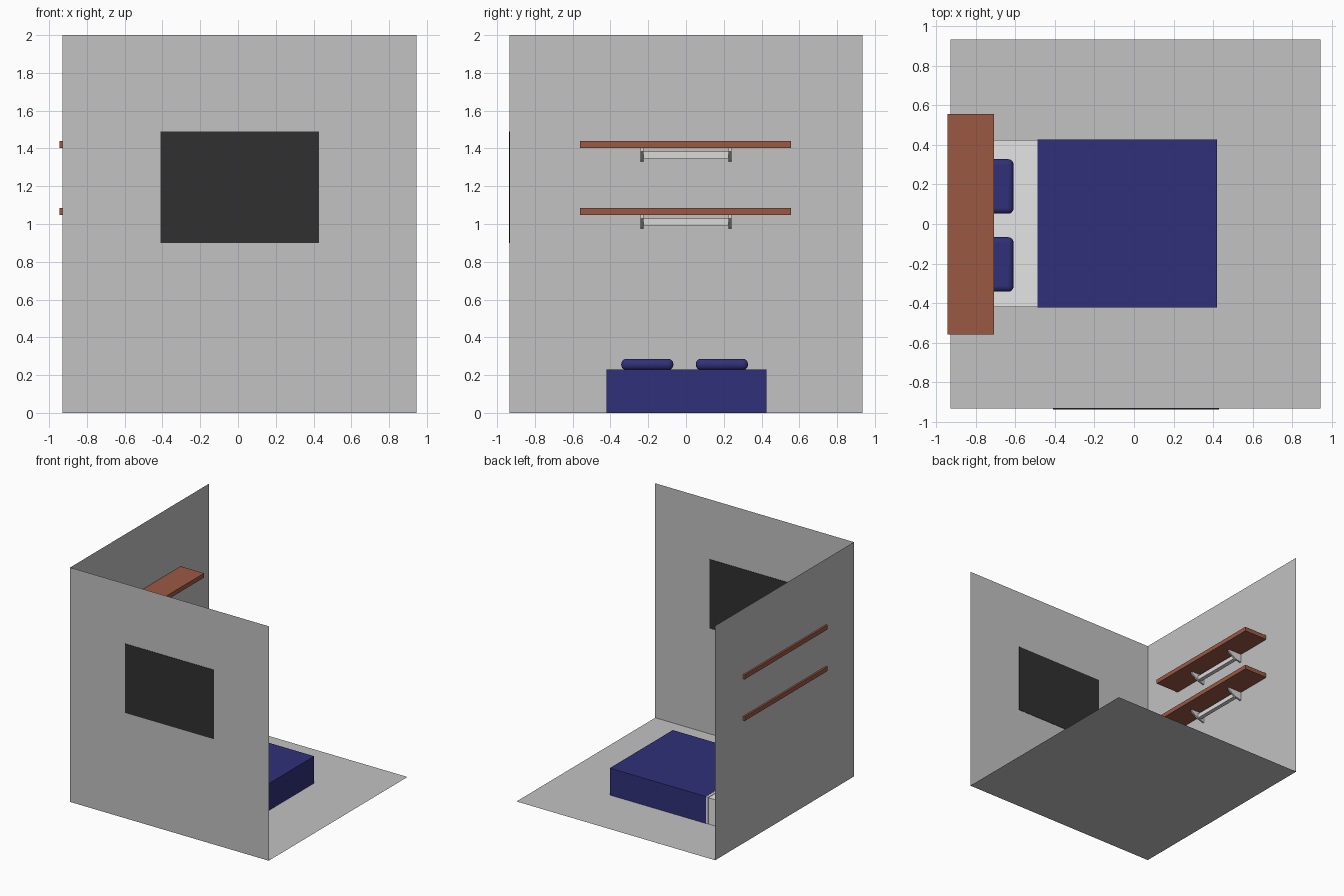
import bpy, bmesh

if "Cube" in bpy.data.objects:
    bpy.data.objects.remove(bpy.data.objects["Cube"])


def mat(name, rgb):
    m = bpy.data.materials.new(name)
    m.diffuse_color = (*rgb, 1)
    m.use_nodes = True
    m.node_tree.nodes["Principled BSDF"].inputs["Base Color"].default_value = m.diffuse_color
    return m


WALL = mat("wall grey", (0.54, 0.54, 0.54))
SHEET = mat("sheet white", (0.78, 0.78, 0.78))
BLUE = mat("blanket blue", (0.03, 0.03, 0.195))
WOOD = mat("shelf wood", (0.33, 0.098, 0.055))
DARK = mat("screen dark", (0.03, 0.03, 0.03))
METAL = mat("bracket metal", (0.7, 0.7, 0.7))


def mesh(name, verts, faces, m):
    me = bpy.data.meshes.new(name)
    me.from_pydata(verts, [], faces)
    bm = bmesh.new()
    bm.from_mesh(me)
    if len(faces) > 1:
        bmesh.ops.recalc_face_normals(bm, faces=bm.faces)
    bm.to_mesh(me)
    bm.free()
    me.materials.append(m)
    ob = bpy.data.objects.new(name, me)
    bpy.context.collection.objects.link(ob)
    return ob


def box(name, x, y, z, m):
    v = [(a, b, c) for a in x for b in y for c in z]
    f = [(0, 1, 3, 2), (4, 6, 7, 5), (0, 4, 5, 1), (2, 3, 7, 6), (0, 2, 6, 4), (1, 5, 7, 3)]
    return mesh(name, v, f, m)


def prism_xz(name, pts, y0, y1, m):
    n = len(pts)
    v = [(x, y, z) for y in (y0, y1) for x, z in pts]
    f = [tuple(range(n)), tuple(range(n, 2 * n))]
    f += [(i, (i + 1) % n, (i + 1) % n + n, i + n) for i in range(n)]
    return mesh(name, v, f, m)


X0, X1, Y0, Y1 = -0.93, 0.945, -0.935, 0.935

# Floor and the two single-sheet walls
mesh("floor", [(X0, Y0, 0), (X1, Y0, 0), (X1, Y1, 0), (X0, Y1, 0)], [(0, 1, 2, 3)], WALL)
mesh("front_wall", [(X0, Y0, 0), (X1, Y0, 0), (X1, Y0, 2), (X0, Y0, 2)], [(3, 2, 1, 0)], WALL)
mesh("left_wall", [(X0, Y0, 0), (X0, Y1, 0), (X0, Y1, 2), (X0, Y0, 2)], [(0, 1, 2, 3)], WALL)

# Dark panel, seen from both sides of the front wall
box("wall_screen", (-0.41, 0.43), (Y0 - 0.003, Y0 + 0.003), (0.9, 1.49), DARK)

# Bed
box("mattress", (X0 + 0.002, -0.5), (-0.42, 0.425), (0.002, 0.226), SHEET)
box("sheet_fold", (-0.508, -0.488), (-0.421, 0.426), (0.002, 0.23), SHEET)
box("blanket", (-0.488, 0.42), (-0.422, 0.427), (0.001, 0.231), BLUE)

# Pillows with rounded edges
for i, yc in enumerate((-0.205, 0.19)):
    p = box(f"pillow_{i + 1}", (-0.80, -0.61), (yc - 0.138, yc + 0.138), (0.227, 0.286), BLUE)
    b = p.modifiers.new("round", 'BEVEL')
    b.width = 0.027
    b.segments = 4
    bpy.context.view_layer.objects.active = p
    p.select_set(True)
    bpy.ops.object.shade_smooth_by_angle()
    p.select_set(False)

# Shelves, each with two brackets and a cross bar
for n, z in (("lower", 1.048), ("upper", 1.403)):
    box(n + "_shelf", (-0.945, -0.71), (-0.56, 0.557), (z, z + 0.037), WOOD)
    for side, y in (("left", -0.233), ("right", 0.233)):
        prism_xz(f"{n}_bracket_{side}",
                 [(X0, z), (-0.805, z), (-0.805, z - 0.018), (-0.87, z - 0.06), (X0, z - 0.073)],
                 y - 0.007, y + 0.007, METAL)
    box(n + "_cross_bar", (-0.90, -0.865), (-0.228, 0.228), (z - 0.057, z - 0.019), METAL)
